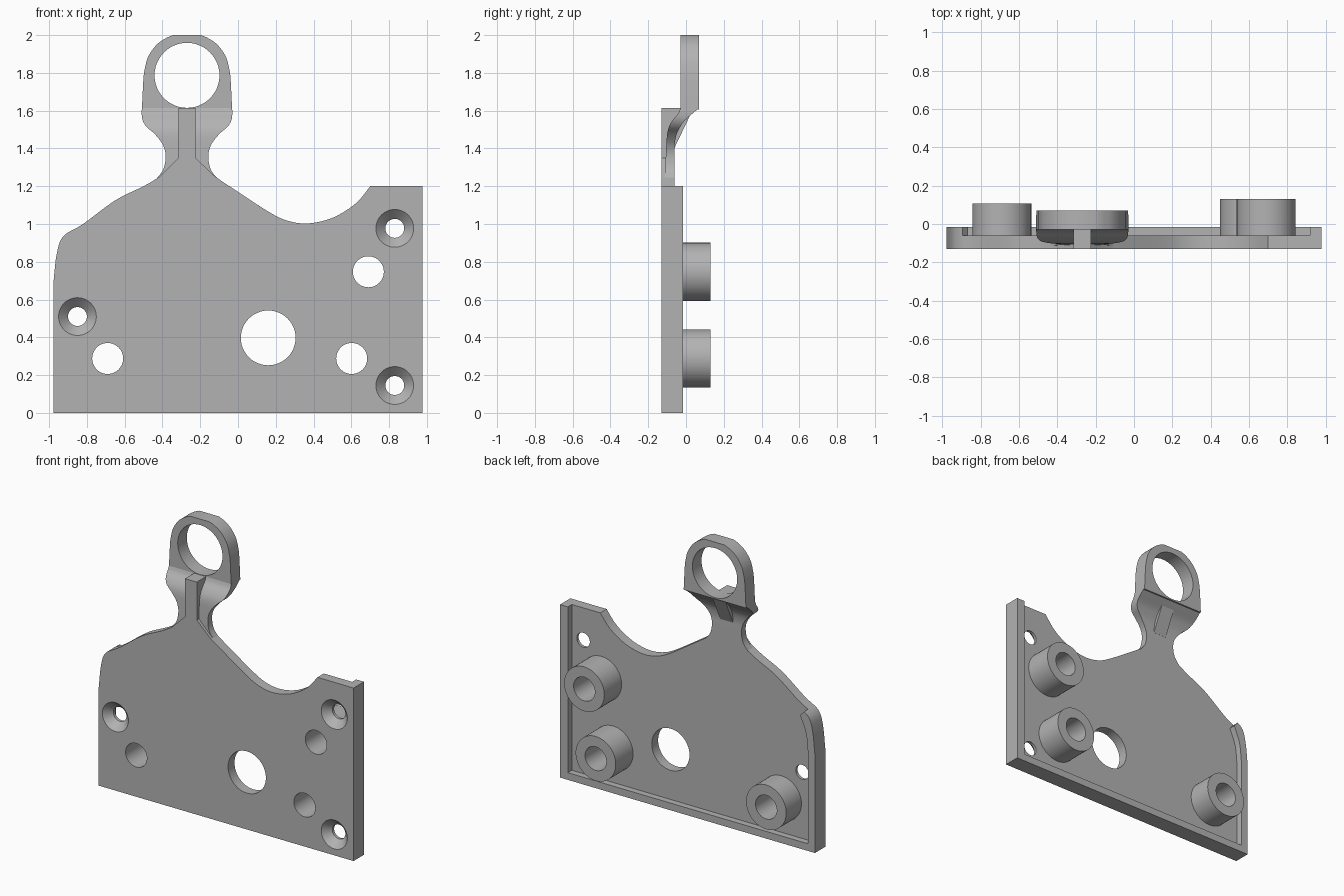
import bpy, bmesh, math
from mathutils import Vector

cube = bpy.data.objects.get("Cube")
if cube:
    bpy.data.objects.remove(cube, do_unlink=True)

grey = bpy.data.materials.new("plain grey")
grey.use_nodes = True
grey.diffuse_color = (0.45, 0.45, 0.45, 1)
grey.node_tree.nodes["Principled BSDF"].inputs["Base Color"].default_value = grey.diffuse_color


def spline(points, steps=5):
    """Smooth curve through the points (Catmull-Rom)."""
    p = [Vector(q) for q in points]
    p = [2 * p[0] - p[1]] + p + [2 * p[-1] - p[-2]]
    out = []
    for a, b, c, d in zip(p, p[1:], p[2:], p[3:]):
        for i in range(steps):
            t = i / steps
            out.append(0.5 * (2 * b + (c - a) * t + (2 * a - 5 * b + 4 * c - d) * t ** 2
                              + (3 * b - a - 3 * c + d) * t ** 3))
    return out + [p[-2]]


def loft(name, sections):
    """Solid skinned through rings with equal point counts, with end caps."""
    bm = bmesh.new()
    rings = [[bm.verts.new(v) for v in s] for s in sections]
    for r, s in zip(rings, rings[1:]):
        n = len(r)
        for i in range(n):
            j = (i + 1) % n
            bm.faces.new((r[i], r[j], s[j], s[i]))
    bm.faces.new(rings[0])
    bm.faces.new(rings[-1])
    bmesh.ops.recalc_face_normals(bm, faces=bm.faces)
    mesh = bpy.data.meshes.new(name)
    bm.to_mesh(mesh)
    bm.free()
    mesh.materials.append(grey)
    obj = bpy.data.objects.new(name, mesh)
    bpy.context.collection.objects.link(obj)
    return obj


def slab(name, outline, y0, y1):
    """Front outline (x, z) extruded along y."""
    return loft(name, [[(x, y, z) for x, z in outline] for y in (y0, y1)])


def disc(name, x, z, stations):
    """Round part along y through (y, radius) stations."""
    turn = [2 * math.pi * i / 48 for i in range(48)]
    return loft(name, [[(x + r * math.cos(a), y, z + r * math.sin(a)) for a in turn]
                       for y, r in stations])


def combine(obj, tool, operation):
    """Apply a boolean and discard the tool."""
    tool.hide_render = True
    mod = obj.modifiers.new("boolean", 'BOOLEAN')
    mod.operation, mod.object, mod.solver = operation, tool, 'EXACT'
    bpy.context.view_layer.objects.active = obj
    bpy.ops.object.modifier_apply(modifier=mod.name)
    bpy.data.objects.remove(tool, do_unlink=True)


FRONT, WEB, RIM = -0.13, -0.06, -0.016
MID = -0.27   # centre of the neck and eye

# Plate: shoulders, wedge under the rib and round bay
left = spline([(-0.978, 0.68), (-0.96, 0.84), (-0.925, 0.935), (-0.82, 1.0),
               (-0.65, 1.125), (-0.5, 1.2), (-0.415, 1.25)])
right = spline([(-0.12, 1.25), (-0.03, 1.19), (0.17, 1.06), (0.27, 1.015), (0.37, 1.003),
                (0.48, 1.025), (0.57, 1.07), (0.64, 1.125), (0.7, 1.2)])
plate = slab("plate", [(0.978, 0), (-0.978, 0)] + left + [(MID - 0.045, 1.35), (MID + 0.045, 1.35)]
             + right + [(0.978, 1.2)], FRONT, RIM)

# Recess in the back that leaves a rim on the sides and bottom
inner = spline([(-0.925, 0.68), (-0.91, 0.81), (-0.865, 0.925)])
combine(plate, slab("recess", [(0.918, 0.05), (-0.925, 0.05)] + inner
                    + [(-0.93, 1.0), (-0.93, 1.5), (0.918, 1.5)], WEB, 0.2), 'DIFFERENCE')

# Bosses with through holes
for x, z, end in ((0.69, 0.747, 0.13), (0.602, 0.288, 0.13), (-0.69, 0.288, 0.107)):
    combine(plate, disc("boss", x, z, [(WEB - 0.03, 0.154), (end, 0.154)]), 'UNION')
    combine(plate, disc("boss_hole", x, z, [(-0.3, 0.082), (0.3, 0.082)]), 'DIFFERENCE')

# Countersunk screw holes and the large hole
for x, z in ((0.83, 0.977), (0.83, 0.145), (-0.85, 0.51)):
    combine(plate, disc("screw_hole", x, z, [(FRONT - 0.01, 0.11), (FRONT, 0.1),
                                             (-0.08, 0.05), (0.1, 0.05)]), 'DIFFERENCE')
combine(plate, disc("large_hole", 0.16, 0.397, [(-0.3, 0.145), (0.3, 0.145)]), 'DIFFERENCE')

# Neck: curved flange stepping back from the plate to the eye (z, half width, front, back)
rows = [(1.235, 0.165, -0.112, WEB), (1.29, 0.125, -0.11, WEB), (1.36, 0.113, -0.107, WEB),
        (1.42, 0.128, -0.104, WEB), (1.475, 0.17, -0.1, -0.05), (1.515, 0.215, -0.09, -0.03),
        (1.55, 0.235, -0.07, -0.005), (1.585, 0.24, -0.042, 0.035), (1.613, 0.239, -0.03, 0.068)]
smooth_rows = spline(rows, 4)
neck = loft("neck", [[(MID - w, f, z), (MID + w, f, z), (MID + w, b, z), (MID - w, b, z)]
                     for z, w, f, b in smooth_rows])

# Eye: lug with a flat top and a round hole
side = [(0.239, 1.606), (0.232, 1.75)] + spline(
    [(0.228, 1.8), (0.208, 1.88), (0.165, 1.945), (0.115, 1.982), (0.075, 2.0)], 4)
eye = slab("eye", [(MID + x, z) for x, z in side] + [(MID - x, z) for x, z in reversed(side)],
           -0.03, 0.07)
combine(eye, disc("eye_hole", MID, 1.787, [(-0.2, 0.172), (0.2, 0.172)]), 'DIFFERENCE')


# Ribs: side profile (y, z) extruded across the neck
def rib(name, profile, half):
    return loft(name, [[(MID + x, y, z) for y, z in profile] for x in (-half, half)])


front_rib = rib("front_rib", [(FRONT, 1.34), (FRONT, 1.613), (-0.02, 1.613),
                              (-0.04, 1.55), (-0.08, 1.45), (-0.08, 1.34)], 0.045)
back_rib = rib("back_rib", [(-0.08, 1.4), (-0.08, 1.48), (-0.03, 1.613),
                            (0.04, 1.613), (WEB, 1.405)], 0.05)

# Shading
bpy.ops.object.select_all(action='DESELECT')
for obj in (plate, neck, eye, front_rib, back_rib):
    obj.select_set(True)
bpy.context.view_layer.objects.active = plate
bpy.ops.object.shade_smooth_by_angle(angle=math.radians(30))
